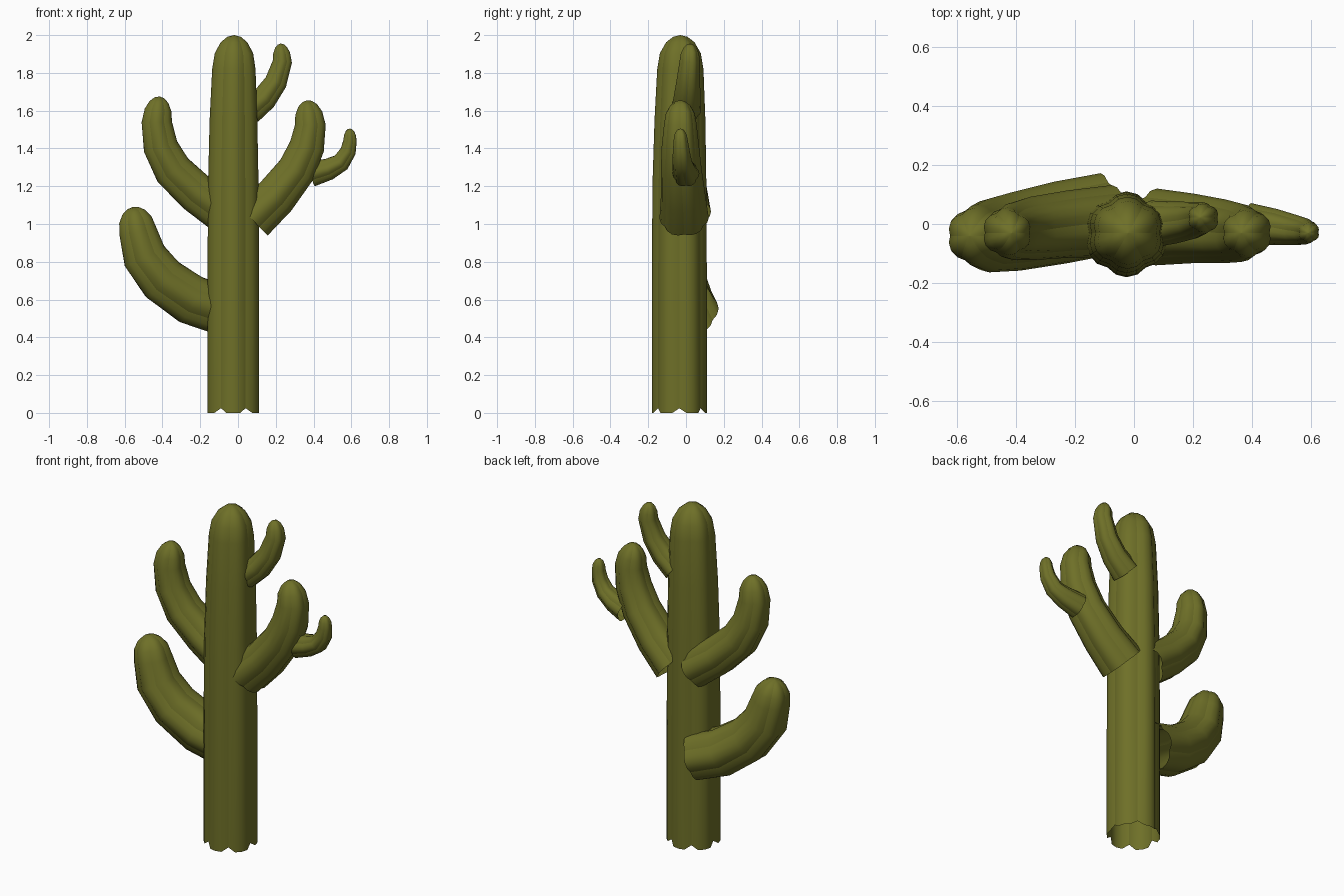
import bpy, bmesh, math
from mathutils import Vector

if "Cube" in bpy.data.objects:
    bpy.data.objects.remove(bpy.data.objects["Cube"])

green = bpy.data.materials.new("cactus_green")
green.diffuse_color = (0.157, 0.162, 0.021, 1)
green.use_nodes = True
green.node_tree.nodes["Principled BSDF"].inputs["Base Color"].default_value = green.diffuse_color

LOBES = 6
RIB = [0.91, 0.99, 1.02, 0.99]      # groove, shoulder, crest, shoulder
N = LOBES * len(RIB)


def ribbed_stem(name, path, tip, notch=0.0):
    """Ribbed tube through (x, y, z, radius) points, open at the base, domed at the tip."""
    pts = [(Vector(p[:3]), p[3]) for p in path]
    tip = Vector(tip)
    tans = []
    for i, (c, r) in enumerate(pts):
        a = pts[max(i - 1, 0)][0]
        b = pts[i + 1][0] if i + 1 < len(pts) else tip
        tans.append((b - a).normalized())
    # rounded dome rings
    last, lr = pts[-1]
    for deg in (28, 52, 72):
        t = math.radians(deg)
        pts.append((last.lerp(tip, math.sin(t)), lr * math.cos(t)))
        tans.append((tip - last).normalized())
    bm = bmesh.new()
    rings = []
    for k, ((c, r), t) in enumerate(zip(pts, tans)):
        u = Vector((0, 1, 0))
        u = (u - t * u.dot(t)).normalized()
        v = t.cross(u)
        ring = []
        for j in range(N):
            a = 2 * math.pi * j / N + math.pi / 2
            rr = r * RIB[j % len(RIB)]
            p = c + u * (rr * math.cos(a)) + v * (rr * math.sin(a))
            if k == 0 and j % len(RIB) == 0:
                p += t * notch          # small notch where a groove meets the base
            ring.append(bm.verts.new(p))
        rings.append(ring)
    for lo, hi in zip(rings, rings[1:]):
        for j in range(N):
            bm.faces.new((lo[j], lo[(j + 1) % N], hi[(j + 1) % N], hi[j]))
    pole = bm.verts.new(tip)
    for j in range(N):
        bm.faces.new((rings[-1][j], rings[-1][(j + 1) % N], pole))
    for f in bm.faces:
        f.smooth = True
    # keep the grooves sharp
    for j in range(0, N, len(RIB)):
        col = [ring[j] for ring in rings] + [pole]
        for a, b in zip(col, col[1:]):
            bm.edges.get((a, b)).smooth = False
    me = bpy.data.meshes.new(name)
    bm.to_mesh(me)
    bm.free()
    me.materials.append(green)
    ob = bpy.data.objects.new(name, me)
    bpy.context.collection.objects.link(ob)
    return ob


# trunk
ribbed_stem("trunk", [(-.025, -.035, 0, .143), (-.025, -.035, .6, .143), (-.025, -.035, 1.2, .14),
                      (-.024, -.032, 1.55, .132), (-.022, -.03, 1.82, .12)],
            (-.02, -.03, 2.0), notch=0.025)

# left arms
ribbed_stem("lower_left_arm", [(-.09, .035, .545, .137), (-.25, .005, .60, .138), (-.40, -.025, .705, .132),
                               (-.495, -.04, .83, .122), (-.53, -.04, .96, .104)],
            (-.558, -.04, 1.09))
ribbed_stem("upper_left_arm", [(-.07, .01, 1.06, .12), (-.22, .0, 1.165, .112), (-.345, -.015, 1.285, .106),
                               (-.41, -.025, 1.41, .096), (-.43, -.03, 1.54, .084)],
            (-.415, -.03, 1.675))

# right arms
ribbed_stem("right_arm", [(.075, -.01, 1.03, .128), (.20, -.015, 1.145, .116), (.31, -.025, 1.285, .106),
                          (.365, -.03, 1.41, .097), (.383, -.03, 1.525, .085)],
            (.365, -.03, 1.655))
ribbed_stem("top_right_arm", [(.06, .0, 1.60, .078), (.14, .005, 1.665, .07), (.20, .012, 1.75, .062),
                              (.235, .02, 1.86, .053)],
            (.225, .022, 1.955))
ribbed_stem("right_arm_offshoot", [(.39, .0, 1.265, .07), (.48, -.01, 1.29, .06), (.545, -.02, 1.325, .051),
                                   (.583, -.025, 1.385, .044), (.593, -.028, 1.44, .037)],
            (.592, -.03, 1.505))
